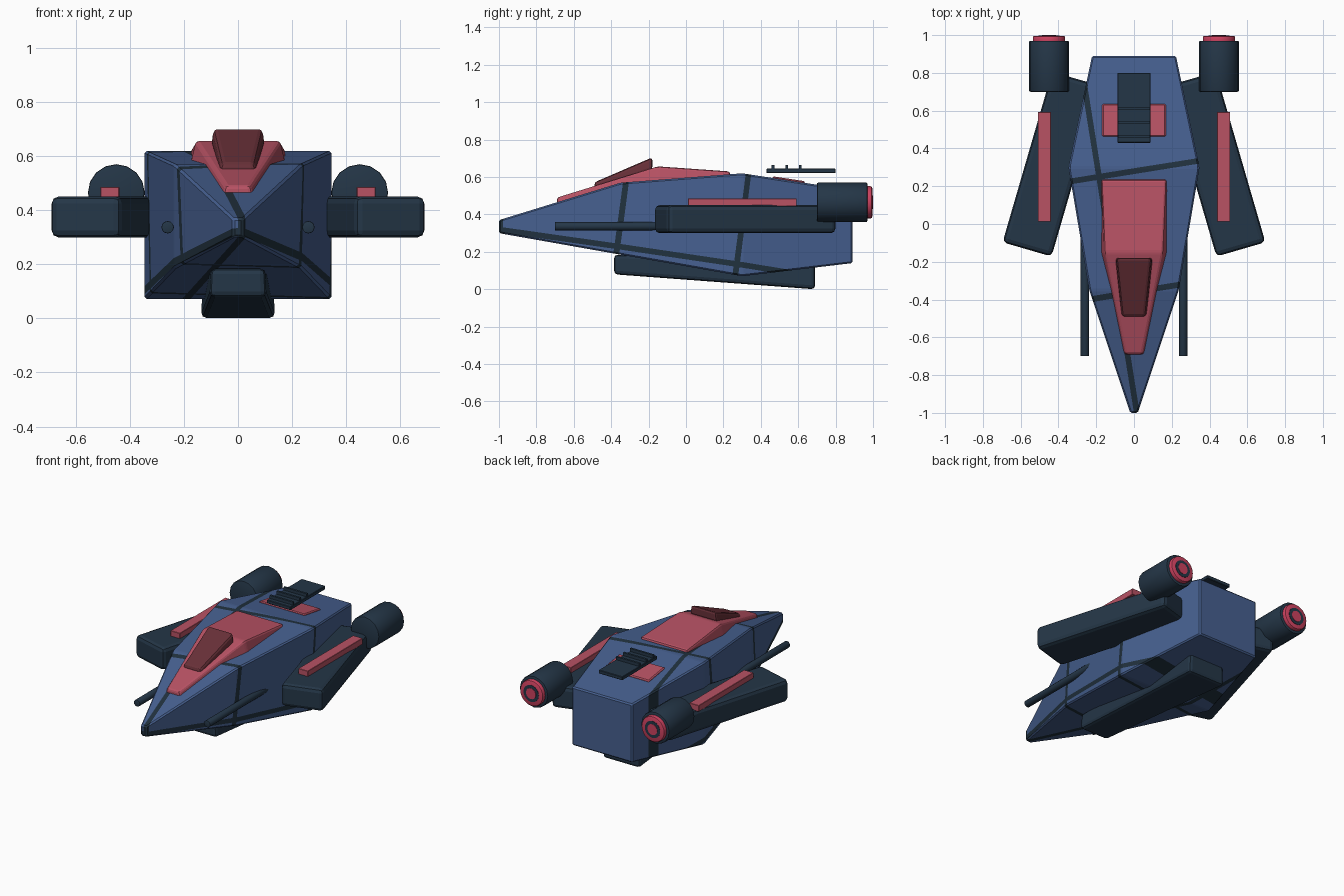
import bpy, bmesh, math
from mathutils import Vector, Matrix

if "Cube" in bpy.data.objects:
    bpy.data.objects.remove(bpy.data.objects["Cube"])


def srgb(r, g, b):
    f = lambda c: c / 12.92 if c <= 0.04045 else ((c + 0.055) / 1.055) ** 2.4
    return (f(r / 255), f(g / 255), f(b / 255), 1)


def material(name, *rgb):
    m = bpy.data.materials.new(name)
    m.diffuse_color = srgb(*rgb)
    m.use_nodes = True
    m.node_tree.nodes["Principled BSDF"].inputs["Base Color"].default_value = m.diffuse_color
    return m


BLUE = material("hull_blue", 70, 96, 144)
DARK = material("dark_slate", 36, 54, 71)
LINE = material("panel_line", 33, 49, 62)
RED = material("trim_red", 184, 82, 100)
GLASS = material("canopy_maroon", 104, 48, 56)
GLOW = material("engine_red", 205, 66, 96)


def finish(name, bm, mats, smooth=False):
    bmesh.ops.recalc_face_normals(bm, faces=bm.faces)
    me = bpy.data.meshes.new(name)
    bm.to_mesh(me)
    bm.free()
    ob = bpy.data.objects.new(name, me)
    bpy.context.collection.objects.link(ob)
    for m in mats:
        me.materials.append(m)
    if smooth:
        bpy.ops.object.select_all(action='DESELECT')
        ob.select_set(True)
        bpy.context.view_layer.objects.active = ob
        bpy.ops.object.shade_smooth_by_angle(angle=math.radians(35))
    return ob


def bevel(bm, offset, segments=1, edges=None):
    if offset:
        bmesh.ops.bevel(bm, geom=edges or bm.edges[:], offset=offset, segments=segments,
                        affect='EDGES', profile=0.5, clamp_overlap=True)


def loft(sections, offset=0.0, segments=1):
    """Skin trapezoid sections: (y, bottom z, top z, bottom half width, top half width)."""
    bm = bmesh.new()
    rings = [[bm.verts.new(p) for p in ((-b, y, z0), (b, y, z0), (t, y, z1), (-t, y, z1))]
             for y, z0, z1, b, t in sections]
    for r, s in zip(rings, rings[1:]):
        for i in range(4):
            j = (i + 1) % 4
            bm.faces.new((r[i], r[j], s[j], s[i]))
    bm.faces.new(rings[0])
    bm.faces.new(rings[-1])
    bmesh.ops.recalc_face_normals(bm, faces=bm.faces)
    bevel(bm, offset, segments)
    return bm


def box(name, center, size, mat, angle=0.0, offset=0.0, segments=1):
    bm = bmesh.new()
    bmesh.ops.create_cube(bm, size=1, matrix=Matrix.Diagonal((*size, 1)))
    bevel(bm, offset, segments)
    bmesh.ops.transform(bm, verts=bm.verts,
                        matrix=Matrix.Translation(center) @ Matrix.Rotation(angle, 4, 'Z'))
    return finish(name, bm, [mat])


def rod(name, x, z, y0, y1, radius, mat, sides=16, offset=0.0):
    bm = bmesh.new()
    bmesh.ops.create_cone(bm, cap_ends=True, segments=sides, radius1=radius, radius2=radius,
                          depth=y1 - y0)
    rim = [e for e in bm.edges if abs(e.verts[0].co.z - e.verts[1].co.z) < 1e-5]
    bevel(bm, offset, 2, rim)
    bmesh.ops.transform(bm, verts=bm.verts, matrix=Matrix.Translation((x, (y0 + y1) / 2, z))
                        @ Matrix.Rotation(math.pi / 2, 4, 'X'))
    return finish(name, bm, [mat], True)


# Hull with slanted panel lines cut into its skin
hull = loft([(-1.0, 0.30, 0.37, 0.02, 0.02), (-0.35, 0.185, 0.57, 0.237, 0.237),
             (0.30, 0.07, 0.62, 0.347, 0.347), (0.89, 0.14, 0.53, 0.222, 0.222)], 0.008)
planes = [((0, -0.36, 0.57), (-0.16, 1, -0.13)), ((0, 0.28, 0.62), (-0.16, 1, -0.13)),
          ((-0.145, 0, 0.5), (1, 0.16, 0)), ((0.34, 0, 0.177), (-0.04, 0.155, 1))]
half = 0.015
for co, no in planes:
    co, no = Vector(co), Vector(no).normalized()
    for s in (-half, half):
        bmesh.ops.bisect_plane(hull, geom=hull.verts[:] + hull.edges[:] + hull.faces[:],
                               plane_co=co + no * s, plane_no=no)
for f in hull.faces:
    c = f.calc_center_median()
    if any(abs((c - Vector(co)).dot(Vector(no).normalized())) < half for co, no in planes) \
            and c.y < 0.885:
        f.material_index = 1
finish("hull", hull, [BLUE, LINE])

# Canopy base, canopy glass, rear patch and belly keel
finish("canopy_base", loft([(-0.69, 0.44, 0.49, 0.057, 0.045), (-0.15, 0.54, 0.657, 0.183, 0.155),
                            (0.235, 0.56, 0.63, 0.178, 0.172)], 0.012, 2), [RED])
finish("canopy_glass", loft([(-0.49, 0.53, 0.572, 0.068, 0.06),
                             (-0.18, 0.64, 0.705, 0.1, 0.092)], 0.015, 2), [GLASS])
finish("rear_patch", loft([(0.463, 0.55, 0.604, 0.178, 0.168),
                           (0.635, 0.53, 0.578, 0.178, 0.168)], 0.006), [RED])
finish("belly_keel", loft([(-0.385, 0.08, 0.185, 0.105, 0.1),
                           (0.69, 0.0, 0.16, 0.137, 0.13)], 0.02, 2), [DARK])

# Raised roof grille with slats
box("roof_grille", (0, 0.615, 0.633), (0.176, 0.37, 0.024), DARK, 0, 0.003)
for i in range(3):
    box(f"grille_slat_{i + 1}", (0, 0.465 + 0.073 * i, 0.652), (0.172, 0.014, 0.026), DARK)

# Side pods, rails, guns and engines, once per side
for s, side in ((-1, "left"), (1, "right")):
    box(f"{side}_pod", (s * 0.435, 0.317, 0.375), (0.27, 0.94, 0.15), DARK,
        s * math.radians(16.2), 0.025, 2)
    box(f"{side}_rail", (s * 0.474, 0.302, 0.465), (0.07, 0.58, 0.042), RED, 0, 0.002)
    rod(f"{side}_gun", s * 0.26, 0.337, -0.70, 0.0, 0.023, DARK, 12, 0.003)
    x, z = s * 0.45, 0.465
    rod(f"{side}_engine", x, z, 0.70, 0.97, 0.105, DARK, 16, 0.006)
    rod(f"{side}_nozzle", x, z, 0.95, 0.996, 0.086, GLOW, 24, 0.01)
    rod(f"{side}_nozzle_ring", x, z, 0.98, 0.998, 0.056, DARK, 24)
    rod(f"{side}_nozzle_core", x, z, 0.98, 1.0, 0.036, GLOW, 24)
